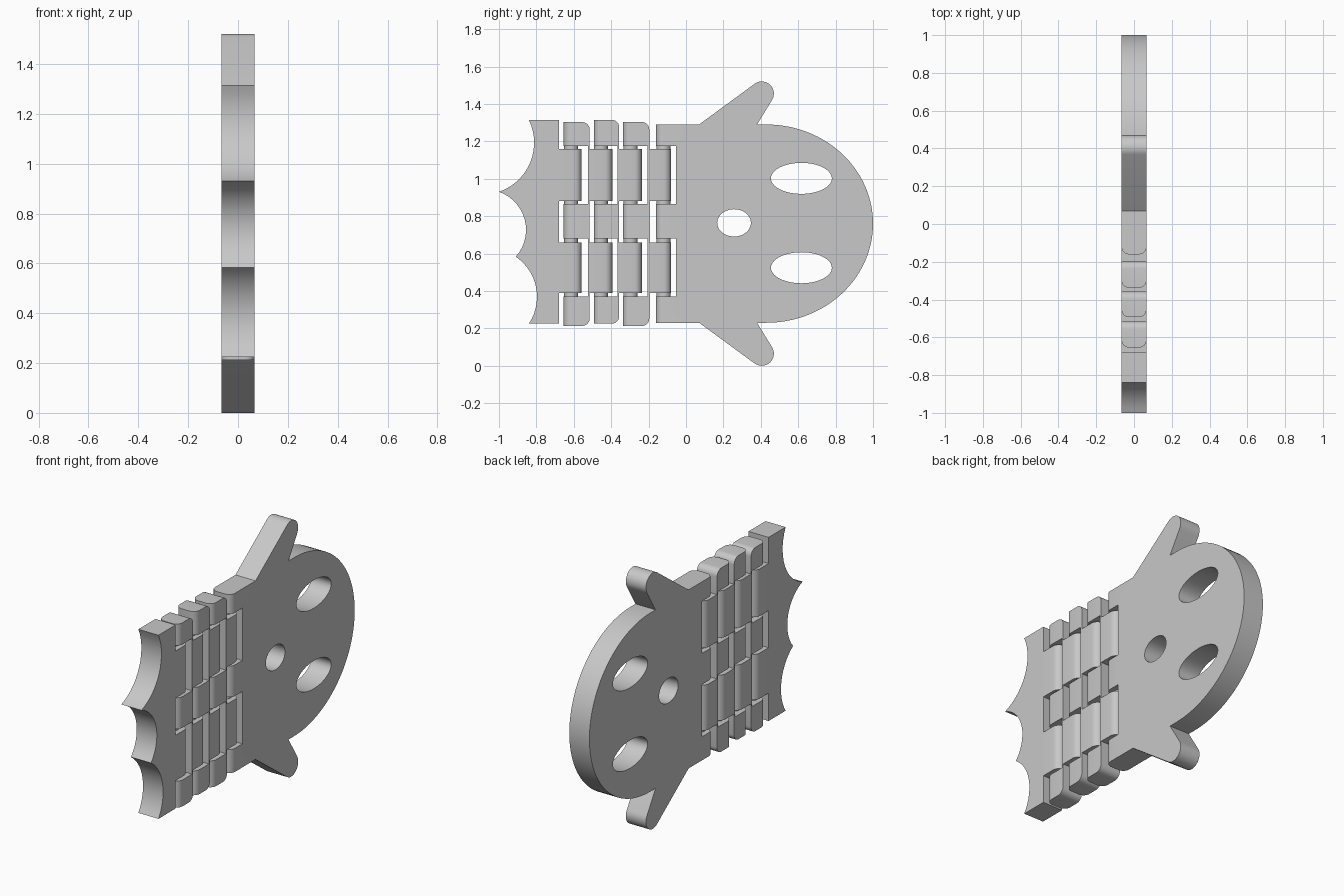
import bpy, bmesh
from math import sin, cos, asin, radians, pi
from mathutils import Vector, Matrix

if "Cube" in bpy.data.objects:
    bpy.data.objects.remove(bpy.data.objects["Cube"], do_unlink=True)

HALF = 0.066      # half thickness of the whole toy
ROUND = 0.04      # radius of rounded ends
AXIS = 0.76       # height of the mirror line of the head

grey = bpy.data.materials.new("plain_grey")
grey.use_nodes = True
grey.diffuse_color = (0.58, 0.58, 0.58, 1)
grey.node_tree.nodes["Principled BSDF"].inputs["Base Color"].default_value = (0.58, 0.58, 0.58, 1)


def smooth(obj):
    bpy.ops.object.select_all(action='DESELECT')
    obj.select_set(True)
    bpy.context.view_layer.objects.active = obj
    bpy.ops.object.shade_smooth_by_angle(angle=radians(25))


def plate(name, outline, rounded=(), half=HALF):
    """Extrude a (y, z) outline along x and round the upright edges at given y."""
    bm = bmesh.new()
    face = bm.faces.new([bm.verts.new((-half, y, z)) for y, z in outline])
    ext = bmesh.ops.extrude_face_region(bm, geom=[face])
    for v in ext["geom"]:
        if isinstance(v, bmesh.types.BMVert):
            v.co.x = half
    bmesh.ops.recalc_face_normals(bm, faces=bm.faces)
    edges = [e for e in bm.edges
             if abs(e.verts[0].co.x - e.verts[1].co.x) < 1e-5
             and any(all(abs(v.co.y - y) < 1e-4 for v in e.verts) for y in rounded)]
    if edges:
        bmesh.ops.bevel(bm, geom=edges, offset=ROUND, segments=6, profile=0.5, affect='EDGES')
    mesh = bpy.data.meshes.new(name)
    bm.to_mesh(mesh)
    bm.free()
    mesh.materials.append(grey)
    obj = bpy.data.objects.new(name, mesh)
    bpy.context.collection.objects.link(obj)
    return obj


def arc(cy, cz, ry, rz, a0, a1, n):
    angles = [radians(a0 + (a1 - a0) * i / n) for i in range(n + 1)]
    return [(cy + ry * cos(a), cz + rz * sin(a)) for a in angles]


def scallop(p, q, sag, n=14):
    """Circular bite from p down to q, excluding q."""
    p, q = Vector(p), Vector(q)
    d = q - p
    r = (d.length ** 2 / 4 + sag ** 2) / (2 * sag)
    centre = (p + q) / 2 + Vector((-d.y, d.x)).normalized() * (sag - r)
    turn = -2 * asin(d.length / 2 / r)
    return [tuple(centre + Matrix.Rotation(turn * i / n, 2) @ (p - centre)) for i in range(n)]


def knuckle_side(base, tip):
    """Right-hand side, upwards: two hinge knuckles."""
    pts = []
    for lo, hi in ((0.39, 0.66), (0.88, 1.16)):
        pts += [(base, lo), (tip, lo), (tip, hi), (base, hi)]
    return pts


def socket_side(front, back, bottom, top):
    """Left-hand side, downwards: two slots that receive the knuckles."""
    pts = [(front, top)]
    for hi, lo in ((1.175, 0.865), (0.68, 0.37)):
        pts += [(front, hi), (back, hi), (back, lo), (front, lo)]
    return pts + [(front, bottom)]


# Tail plate with scalloped hem
tail_low, tail_top = 0.225, 1.315
tail = (knuckle_side(-0.68, -0.558) + [(-0.68, tail_top)]
        + scallop((-0.84, tail_top), (-1, 0.93), 0.094)
        + scallop((-1, 0.93), (-0.91, 0.583), 0.096)
        + scallop((-0.91, 0.583), (-0.84, tail_low), 0.075)
        + [(-0.84, tail_low), (-0.68, tail_low)])
smooth(plate("tail_hem", tail, [-0.558]))

# Three hinged links: socket front, slot back, block end, knuckle tip, height shift
links = [(-0.654, -0.525, -0.515, -0.394, 0),
         (-0.493, -0.367, -0.357, -0.236, 0.012),
         (-0.338, -0.206, -0.196, -0.08, 0)]
for i, (front, back, end, tip, dz) in enumerate(links):
    low, top = 0.213 + dz, 1.303 + dz
    c = end - ROUND
    outline = (arc(c, low + ROUND, ROUND, ROUND, -90, 0, 6)
               + knuckle_side(end, tip)
               + arc(c, top - ROUND, ROUND, ROUND, 0, 90, 6)
               + socket_side(front, back, low, top))
    smooth(plate(f"hinge_link_{i + 1}", outline, [front, tip]))

# Head with two arms
upper = (arc(0.43, 0, 0.57, 0.53, 0, 90, 28) + [(0.38, 0.53)]
         + arc(0.405, 0.695, 0.065, 0.065, -34, 125, 14) + [(0.07, 0.53)])
outline = ([(y, AXIS + h) for y, h in upper]
           + socket_side(-0.161, -0.054, AXIS - 0.53, AXIS + 0.53)
           + [(y, AXIS - h) for y, h in reversed(upper[1:])])
head = plate("head_and_arms", outline, [-0.161])

# Eye and mouth holes
holes = [(0.617, 1.002, 0.163, 0.083), (0.617, 0.524, 0.163, 0.083), (0.257, 0.764, 0.09, 0.073)]
cutters = []
for y, z, ry, rz in holes:
    cutter = plate("hole_cutter", arc(y, z, ry, rz, 0, 360, 40)[:-1], half=0.2)
    cutter.hide_render = True
    mod = head.modifiers.new("hole", 'BOOLEAN')
    mod.operation, mod.solver, mod.object = 'DIFFERENCE', 'EXACT', cutter
    cutters.append(cutter)
deps = bpy.context.evaluated_depsgraph_get()
cut_mesh = bpy.data.meshes.new_from_object(head.evaluated_get(deps))
head.modifiers.clear()
head.data = cut_mesh
for cutter in cutters:
    bpy.data.objects.remove(cutter, do_unlink=True)
smooth(head)

# Hinge pins
for i, y in enumerate((-0.614, -0.455, -0.296, -0.12)):
    bpy.ops.mesh.primitive_cylinder_add(vertices=24, radius=0.037, depth=0.83, location=(0, y, 0.772))
    pin = bpy.context.object
    pin.name = f"hinge_pin_{i + 1}"
    pin.data.materials.append(grey)
    smooth(pin)
